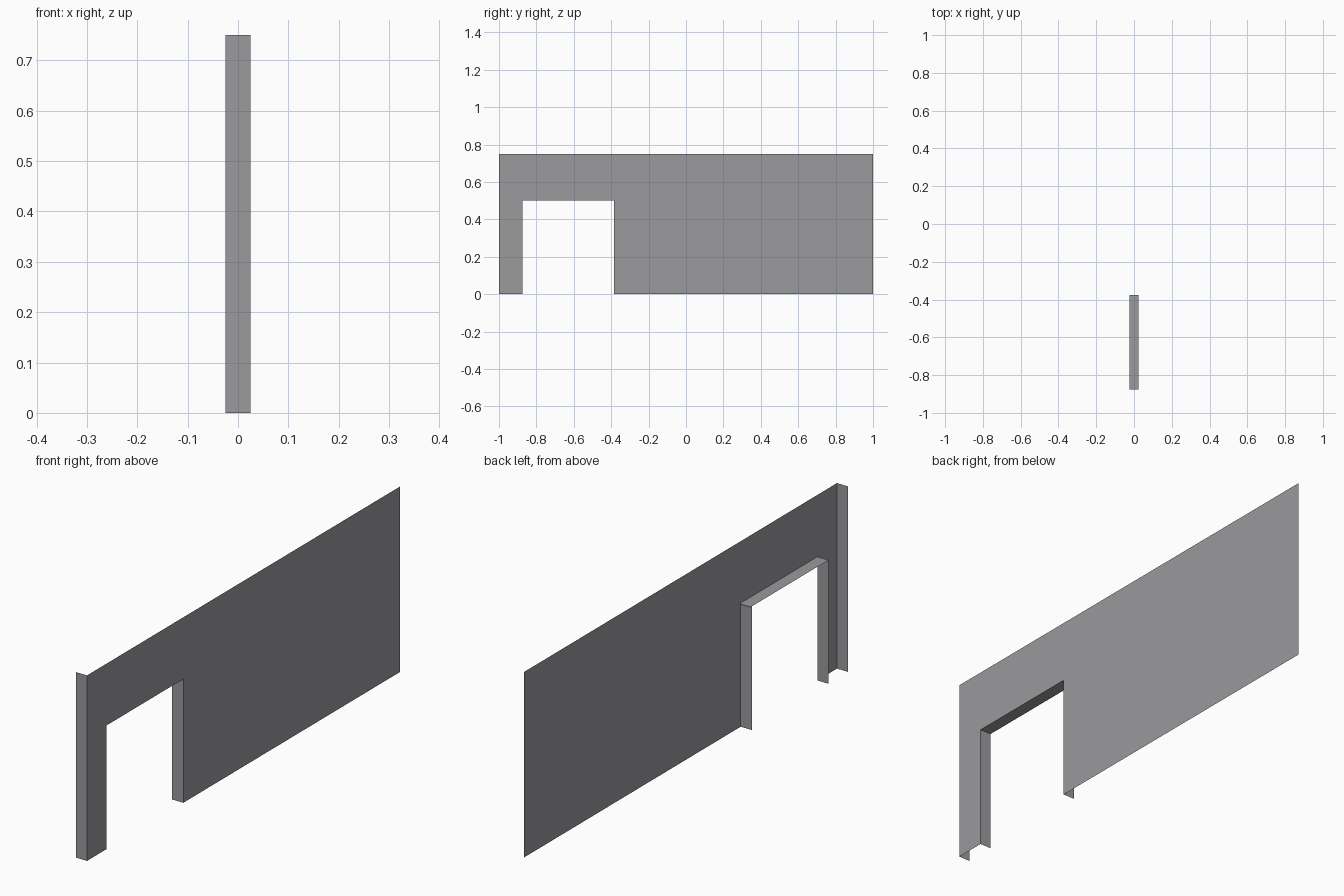
import bpy

if "Cube" in bpy.data.objects:
    bpy.data.objects.remove(bpy.data.objects["Cube"])

# One flat grey for the whole wall
grey = bpy.data.materials.new("wall grey")
grey.diffuse_color = (0.325, 0.325, 0.342, 1)
grey.use_nodes = True
grey.node_tree.nodes["Principled BSDF"].inputs["Base Color"].default_value = grey.diffuse_color

X = 0.025                      # half the wall thickness
FRONT, BACK, TOP = -1.0, 1.0, 0.75
DOOR_A, DOOR_B, DOOR_TOP = -0.875, -0.385, 0.5


def sheet(name, points):
    """Single flat face through the given points."""
    mesh = bpy.data.meshes.new(name)
    mesh.from_pydata(points, [], [tuple(range(len(points)))])
    mesh.materials.append(grey)
    obj = bpy.data.objects.new(name, mesh)
    bpy.context.collection.objects.link(obj)
    return obj


def strip(name, a, b):
    """Strip as deep as the wall, running between two (y, z) points."""
    (ya, za), (yb, zb) = a, b
    return sheet(name, [(-X, ya, za), (X, ya, za), (X, yb, zb), (-X, yb, zb)])


# Wall face with the doorway in its outline
outline = [(FRONT, 0), (DOOR_A, 0), (DOOR_A, DOOR_TOP), (DOOR_B, DOOR_TOP),
           (DOOR_B, 0), (BACK, 0), (BACK, TOP), (FRONT, TOP)]
sheet("wall_face", [(X, y, z) for y, z in outline])

# Closed front end of the wall
strip("wall_end", (FRONT, 0), (FRONT, TOP))

# Doorway reveals: two jambs and the lintel underside
strip("door_jamb_front", (DOOR_A, DOOR_TOP), (DOOR_A, 0))
strip("door_jamb_back", (DOOR_B, 0), (DOOR_B, DOOR_TOP))
strip("door_lintel", (DOOR_B + 0.008, DOOR_TOP), (DOOR_A, DOOR_TOP))
